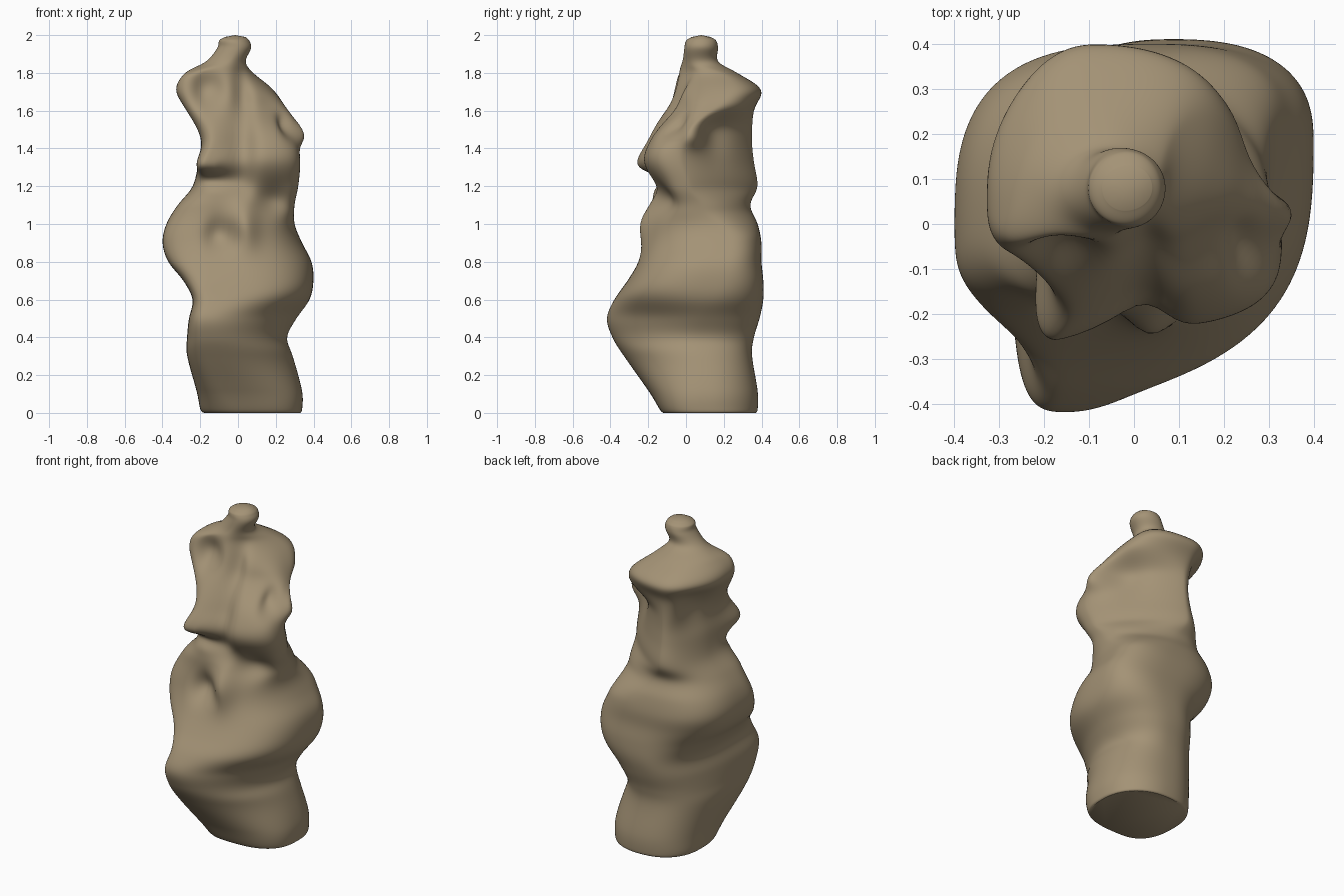
import bpy, bmesh, math
from mathutils import Vector

cube = bpy.data.objects.get("Cube")
if cube:
    bpy.data.objects.remove(cube)

SEGMENTS, RINGS = 144, 220

# Outline in hundredths: height, right-hand low x, high x, front y, back y, x of foremost point
LEVELS = [
    (0, -18, 33, -12, 37, 2), (2, -20, 34, -14, 38, 0), (12, -22, 34, -20, 38, -6),
    (30, -27, 29, -33, 35, -11), (40, -27, 26, -39, 36, -13), (50, -26, 31, -42, 39, -14),
    (60, -24, 38, -38, 41, -13), (70, -29, 40, -31, 41, -10), (80, -37, 39, -25, 40, -4),
    (90, -40, 34, -21, 40, 0), (100, -38, 30, -19, 38, 0), (110, -32, 30, -18, 34, -4),
    (120, -24, 32, -18, 38, -10), (133, -21, 33, -24, 36, -14), (145, -20, 31, -20, 35, -12),
    (160, -28, 27, -12, 36, -12), (171, -33, 19, -8, 40, -14), (180, -28, 8, -5, 27, -14),
    (186, -17, 4, -2, 17, -5), (193, -11, 7, -1, 17, -1), (197, -10, 6, 0, 16, -2),
    (199, -7, 4, 3, 13, -2),
]

# Roundness by height: height, corner power in tenths (back left, back right, front right,
# front left), then shift of the left side, shift of the right side, x of the spine
CORNERS = [
    (0, 21, 24, 26, 28, 0, 0, 8), (30, 23, 24, 32, 19, 6, -6, 3), (50, 24, 24, 38, 17, 10, -8, 4),
    (70, 26, 26, 36, 28, 12, -8, 9), (92, 26, 29, 34, 24, 12, -10, 3),
    (108, 18, 24, 30, 24, 0, -6, -4), (120, 13, 20, 27, 28, -9, 0, -8),
    (150, 13, 20, 27, 34, -10, 0, -8), (164, 20, 20, 34, 26, 4, -6, -9),
    (178, 26, 20, 38, 22, 8, -9, -10), (184, 20, 20, 20, 20, 0, 0, -6),
    (200, 20, 20, 20, 20, 0, 0, -1),
]

# Sculpting strokes in hundredths: centre, reach, push
STROKES = [
    ((31, 5, 148), (8, 8, 7), (9, 1, -1)),        # side knob
    ((27, -9, 153), (5, 6, 9), (-5, 5, -1)),      # hollow beside the knob
    ((20, -14, 163), (13, 14, 11), (0, 7, 0)),    # slope above the lobe
    ((2, -14, 138), (5, 20, 18), (0, 11, 0)),     # deep front groove
    ((2, -8, 167), (4, 15, 14), (0, 6, 0)),       # upper end of the groove
    ((-16, -8, 171), (7, 12, 9), (0, 8, 0)),      # upper hollow
    ((-13, -20, 124), (11, 15, 4), (0, 7, 0)),    # undercut shelf
    ((-18, -20, 134), (8, 12, 6), (-3, -3, -2)),  # pointed ledge
    ((-9, -19, 94), (6, 14, 8), (0, 9, 0)),       # oval hollow
    ((4, -19, 99), (6, 12, 13), (-1, -7, 0)),     # lower ridge
    ((20, -16, 113), (10, 12, 8), (-1, 6, 0)),    # hollow below the lobe
    ((-22, 20, 156), (8, 14, 13), (6, -4, 0)),    # recess under the rear rim
    ((21, 17, 150), (10, 8, 14), (-3, -2, 0)),    # valley behind the knob
]


def level_at(t):
    """Smoothly interpolated outline at position t along the levels."""
    i = min(int(t), len(LEVELS) - 2)
    f = t - i
    a, b, c, d = (LEVELS[max(0, min(k, len(LEVELS) - 1))] for k in range(i - 1, i + 3))
    return [(q + f / 2 * (r - p + f * (2 * p - 5 * q + 4 * r - s + f * (3 * (q - r) + s - p)))) / 100
            for p, q, r, s in zip(a, b, c, d)]


def corners_at(z):
    """Corner settings eased between the nearest two heights."""
    for low, high in zip(CORNERS, CORNERS[1:]):
        if z * 100 <= high[0]:
            f = max(0, (z * 100 - low[0]) / (high[0] - low[0]))
            f = f * f * (3 - 2 * f)
            return [a + (b - a) * f for a, b in zip(low[1:], high[1:])]
    return CORNERS[-1][1:]


def outline_point(level, corners, angle):
    """Point on a lopsided rounded section made of four quarter arcs."""
    z, left, right, front, back, tip = level
    back_l, back_r, front_r, front_l, lean_l, lean_r, spine = corners
    c, s = math.cos(angle), math.sin(angle)
    side, lean = (right, lean_l) if c > 0 else (left, lean_r)
    side_y = (front + back) / 2 + lean / 100
    if s > 0:
        end, end_x, power = back, spine / 100, back_l if c > 0 else back_r
    else:
        end, end_x, power = front, tip, front_l if c > 0 else front_r
    x = end_x + (side - end_x) * abs(c) ** (20 / power)
    y = side_y + (end - side_y) * abs(s) ** (20 / power)
    return Vector((x, y, z))


def sculpt(point):
    """Push a point by every nearby stroke."""
    result = point.copy()
    for centre, reach, push in STROKES:
        distance = sum(((p - c / 100) / (r / 100)) ** 2 for p, c, r in zip(point, centre, reach))
        result += Vector(push) / 100 * math.exp(-distance)
    return result


# Stone body, lofted ring by ring and closed at both ends
bm = bmesh.new()
rings = []
for j in range(RINGS + 1):
    level = level_at(j / RINGS * (len(LEVELS) - 1))
    corners = corners_at(level[0])
    rings.append([bm.verts.new(sculpt(outline_point(level, corners, math.tau * i / SEGMENTS)))
                  for i in range(SEGMENTS)])
for low, high in zip(rings, rings[1:]):
    for i in range(SEGMENTS):
        k = (i + 1) % SEGMENTS
        bm.faces.new((low[i], low[k], high[k], high[i]))
bm.faces.new(list(reversed(rings[0])))
crown = bm.verts.new((-0.015, 0.08, 2.0))
for i in range(SEGMENTS):
    bm.faces.new((rings[-1][i], rings[-1][(i + 1) % SEGMENTS], crown))

# Soften the seams between the quarter arcs
soft = [v for ring in rings[4:-12] for v in ring]
for step in range(10):
    bmesh.ops.smooth_vert(bm, verts=soft, factor=0.5, use_axis_x=True, use_axis_y=True)

mesh = bpy.data.meshes.new("abstract_sculpture")
bm.to_mesh(mesh)
bm.free()
body = bpy.data.objects.new("abstract_sculpture", mesh)
bpy.context.collection.objects.link(body)

# Warm clay colour
clay = bpy.data.materials.new("warm_clay")
clay.use_nodes = True
colour = (0.37, 0.29, 0.18, 1)
clay.diffuse_color = colour
clay.node_tree.nodes["Principled BSDF"].inputs["Base Color"].default_value = colour
mesh.materials.append(clay)

bpy.context.view_layer.objects.active = body
body.select_set(True)
bpy.ops.object.shade_smooth_by_angle(angle=math.radians(50))
